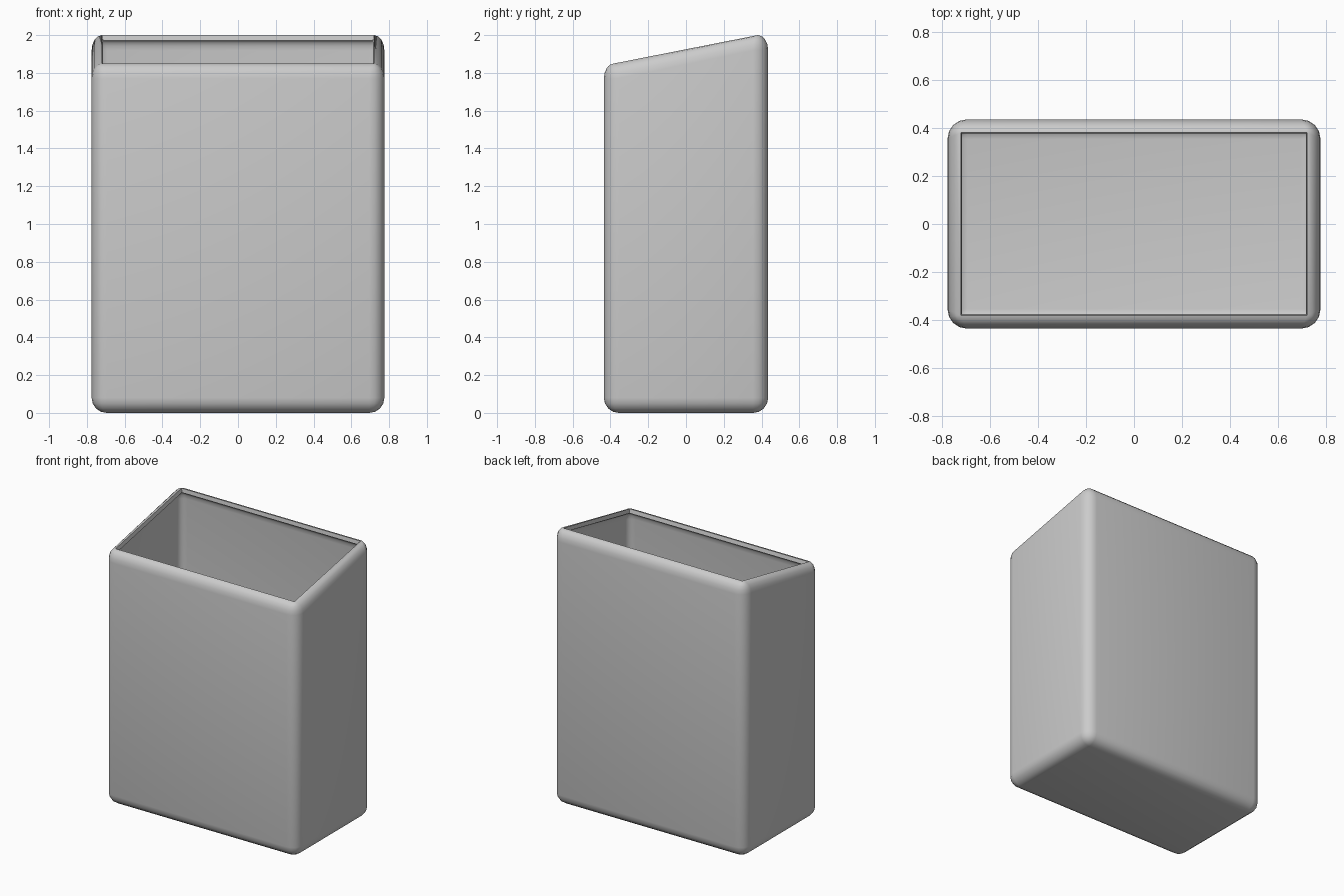
import bpy, bmesh, math

if "Cube" in bpy.data.objects:
    bpy.data.objects.remove(bpy.data.objects["Cube"])

HX, HY, R, SEG = 0.775, 0.435, 0.08, 4
RIM = 0.055  # how far the rim curls inward

# Rings from base to rim: (inset, height, plan corner radius)
rings = []
for i in range(SEG + 1):
    a = math.pi / 2 * i / SEG
    rings.append((R * (1 - math.sin(a)), R * (1 - math.cos(a)), R * math.sin(a)))
for i in range(SEG + 1):
    a = math.pi / 2 * i / SEG
    rings.append((RIM * (1 - math.cos(a)), 2 - R * (1 - math.sin(a)), R * math.cos(a)))


def ring_points(inset, z, r):
    pts = []
    for k, (sx, sy) in enumerate([(1, 1), (-1, 1), (-1, -1), (1, -1)]):
        for j in range(SEG + 1):
            a = math.pi / 2 * (k + j / SEG)
            x = sx * (HX - inset - r) + r * math.cos(a)
            y = sy * (HY - inset - r) + r * math.sin(a)
            # Sloping mouth: low at the front, high at the back
            t = min(1, max(0, (0.36 - y) / 0.72))
            pts.append((x, y, z - (0.15 * t if z > 1 else 0)))
    return pts


# Rounded open bin shell
bm = bmesh.new()
loops = [[bm.verts.new(p) for p in ring_points(*r)] for r in rings]
n = len(loops[0])
for lo, hi in zip(loops, loops[1:]):
    for i in range(n):
        j = (i + 1) % n
        bm.faces.new((lo[i], lo[j], hi[j], hi[i]))
bm.faces.new(loops[0][::-1])
bmesh.ops.remove_doubles(bm, verts=bm.verts, dist=0.0005)
bmesh.ops.recalc_face_normals(bm, faces=bm.faces)
if sum(f.normal.z * f.calc_area() for f in bm.faces if f.calc_center_median().z < 0.01) > 0:
    bmesh.ops.reverse_faces(bm, faces=bm.faces)
mesh = bpy.data.meshes.new("bin_shell")
bm.to_mesh(mesh)
bm.free()
shell = bpy.data.objects.new("bin_shell", mesh)
bpy.context.collection.objects.link(shell)

# Wall thickness, grown inward
mod = shell.modifiers.new("wall", 'SOLIDIFY')
mod.thickness = 0.03
mod.offset = -1

bpy.context.view_layer.objects.active = shell
shell.select_set(True)
bpy.ops.object.modifier_apply(modifier="wall")
bpy.ops.object.shade_smooth_by_angle(angle=math.radians(40))
